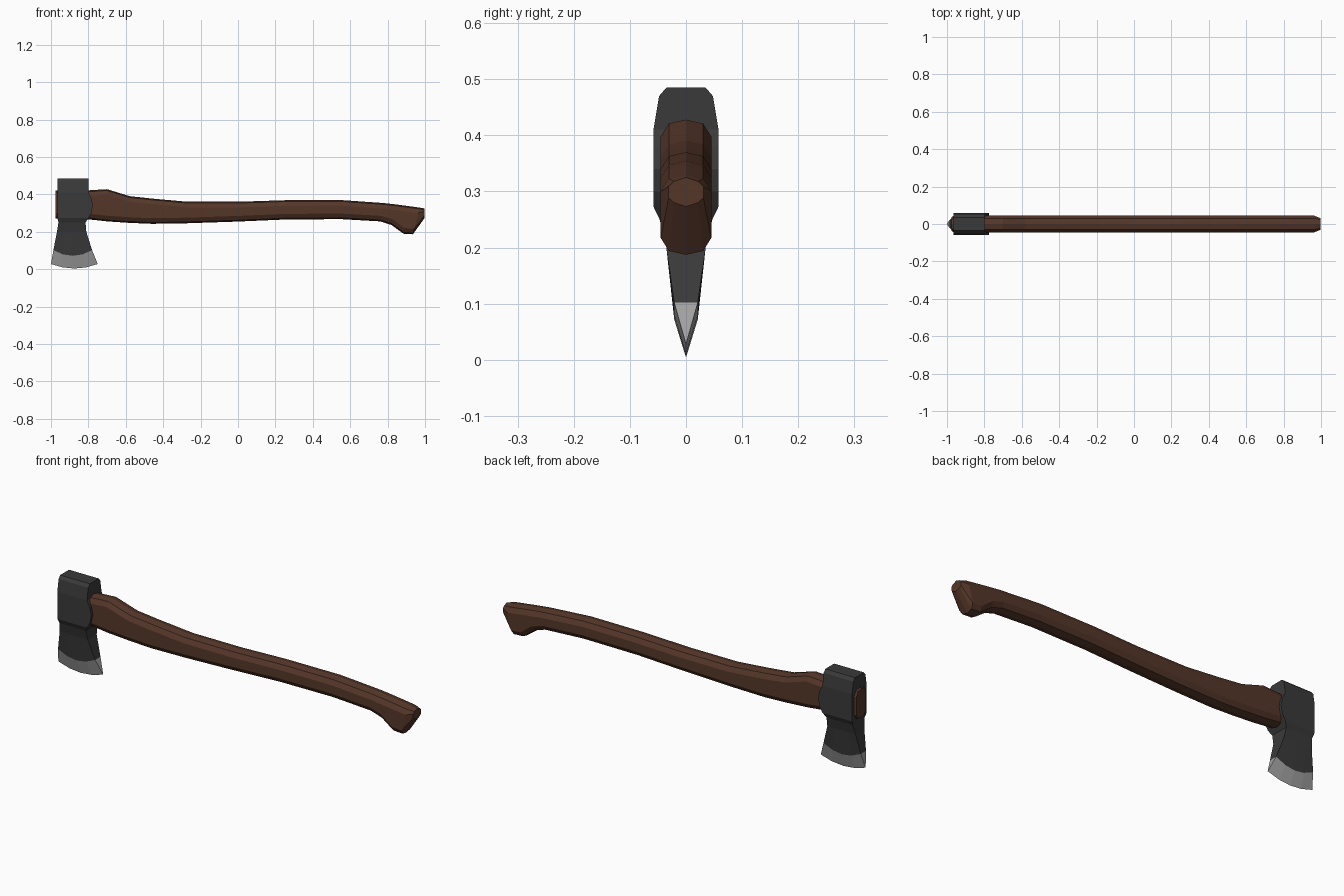
import bpy, bmesh


def material(name, rgb):
    m = bpy.data.materials.new(name)
    m.diffuse_color = (*rgb, 1)
    return m


def loft(name, rings, mats, last_mat=0):
    """Skin closed rings of equal point count, cap the ends, weld shared points."""
    bm = bmesh.new()
    loops = [[bm.verts.new(p) for p in ring] for ring in rings]
    n = len(loops[0])
    for k, (a, b) in enumerate(zip(loops, loops[1:])):
        for i in range(n):
            j = (i + 1) % n
            f = bm.faces.new((a[i], a[j], b[j], b[i]))
            if k == len(loops) - 2:
                f.material_index = last_mat
    bm.faces.new(loops[0])
    if not last_mat:
        bm.faces.new(loops[-1])
    bmesh.ops.remove_doubles(bm, verts=bm.verts, dist=0.0005)
    bmesh.ops.recalc_face_normals(bm, faces=bm.faces)
    me = bpy.data.meshes.new(name)
    bm.to_mesh(me)
    bm.free()
    for m in mats:
        me.materials.append(m)
    ob = bpy.data.objects.new(name, me)
    bpy.context.collection.objects.link(ob)
    return ob


wood = material("wood", (0.09, 0.037, 0.022))
iron = material("dark_iron", (0.042, 0.042, 0.042))
steel = material("bright_steel", (0.36, 0.36, 0.36))

# Handle: stations as top x, top z, bottom x, bottom z, half width
stations = [
    (-0.975, 0.42, -0.975, 0.272, 0.038), (-0.96, 0.422, -0.96, 0.27, 0.045),
    (-0.80, 0.422, -0.80, 0.267, 0.045), (-0.70, 0.428, -0.70, 0.256, 0.045),
    (-0.58, 0.391, -0.58, 0.248, 0.045), (-0.46, 0.378, -0.46, 0.243, 0.045),
    (-0.27, 0.361, -0.27, 0.246, 0.045), (0.0, 0.361, 0.0, 0.255, 0.045),
    (0.25, 0.369, 0.25, 0.266, 0.045), (0.55, 0.37, 0.55, 0.268, 0.045),
    (0.78, 0.354, 0.76, 0.256, 0.045), (0.85, 0.346, 0.82, 0.237, 0.045),
    (0.91, 0.338, 0.885, 0.19, 0.045), (0.97, 0.33, 0.935, 0.187, 0.045),
    (0.997, 0.325, 0.997, 0.273, 0.031),
]


def handle_ring(tx, tz, bx, bz, w):
    h = tz - bz
    c = min(0.03, h * 0.3)
    half = [(0.68 * w, 0.007), (w, c), (w, h - c), (0.68 * w, h - 0.007)]
    section = [(0, 0)] + half + [(0, h)] + [(-y, d) for y, d in reversed(half)]
    return [(tx + (bx - tx) * d / h, y, tz - d) for y, d in section]


loft("handle", [handle_ring(*s) for s in stations], [wood])

# Axe head: rows as z, left x, right x, half width, rise of the row's ends
rows = [
    (0.485, -0.965, -0.80, 0.035, 0), (0.47, -0.965, -0.80, 0.048, 0),
    (0.41, -0.965, -0.80, 0.058, 0), (0.38, -0.965, -0.784, 0.058, 0),
    (0.34, -0.965, -0.776, 0.058, 0), (0.30, -0.965, -0.784, 0.058, 0),
    (0.273, -0.965, -0.80, 0.058, 0), (0.25, -0.96, -0.815, 0.047, 0),
    (0.20, -0.968, -0.811, 0.035, 0), (0.072, -0.987, -0.78, 0.021, 0.03),
    (0.004, -1.0, -0.75, 0.0, 0.024),
]


def head_ring(z, x0, x1, w, rise):
    side = [(x0 + (x1 - x0) * (t + 1) / 2, z + rise * t * t)
            for t in (-1, -0.5, 0, 0.5, 1)]
    return [(x, -w, h) for x, h in side] + [(x, w, h) for x, h in reversed(side)]


loft("axe_head", [head_ring(*r) for r in rows], [iron, steel], last_mat=1)
